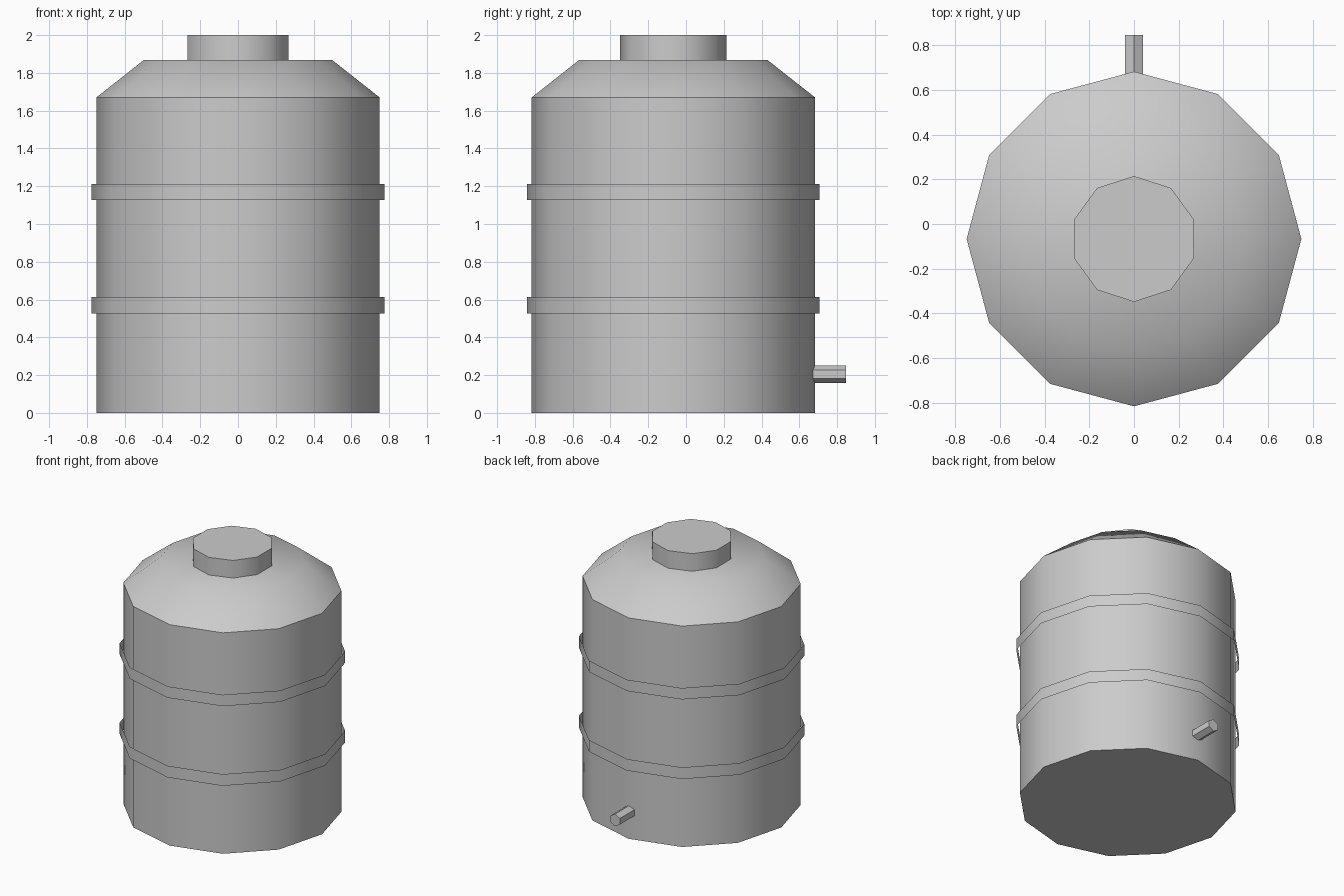
import bpy, bmesh, math
from mathutils import Matrix

cube = bpy.data.objects.get("Cube")
if cube:
    bpy.data.objects.remove(cube, do_unlink=True)

CENTRE_Y = -0.067

grey = bpy.data.materials.new("tank grey")
grey.use_nodes = True
GREY = (0.6, 0.6, 0.6, 1)
grey.diffuse_color = GREY
grey.node_tree.nodes["Principled BSDF"].inputs["Base Color"].default_value = GREY


def lathe(name, profile, sides, caps=True, matrix=None):
    """Stack polygon rings of (radius, height), with a corner towards +y."""
    bm = bmesh.new()
    rings = []
    for radius, z in profile:
        ring = []
        for i in range(sides):
            a = math.pi / 2 + math.tau * i / sides
            ring.append(bm.verts.new((radius * math.cos(a), radius * math.sin(a), z)))
        rings.append(ring)
    for low, high in zip(rings, rings[1:]):
        for i in range(sides):
            j = (i + 1) % sides
            bm.faces.new((low[i], low[j], high[j], high[i]))
    if caps:
        bm.faces.new(rings[0][::-1])
        bm.faces.new(rings[-1])
    bm.transform(matrix or Matrix.Translation((0, CENTRE_Y, 0)))
    mesh = bpy.data.meshes.new(name)
    bm.to_mesh(mesh)
    bm.free()
    mesh.materials.append(grey)
    obj = bpy.data.objects.new(name, mesh)
    bpy.context.collection.objects.link(obj)
    bpy.ops.object.select_all(action="DESELECT")
    obj.select_set(True)
    bpy.context.view_layer.objects.active = obj
    bpy.ops.object.shade_smooth_by_angle(angle=math.radians(40))
    return obj


# Tank with sloped shoulder
lathe("tank_body", [(0.75, 0), (0.75, 1.67), (0.5, 1.867)], 12)

# Filler lid
lathe("lid", [(0.282, 1.867), (0.282, 2.0)], 10)

# Thin hoops standing clear of the wall
for name, low, high in (("lower_hoop", 0.525, 0.613), ("upper_hoop", 1.127, 1.213)):
    lathe(name, [(0.775, low), (0.775, high)], 12, caps=False)

# Outlet pipe pointing to the back
lay_back = Matrix.Translation((0, 0.64, 0.204)) @ Matrix.Rotation(-math.pi / 2, 4, "X")
pipe = lathe("outlet_pipe", [(0.046, 0), (0.046, 0.207)], 6, matrix=lay_back)
bpy.context.view_layer.objects.active = pipe
bpy.ops.object.shade_smooth_by_angle(angle=math.radians(65))
